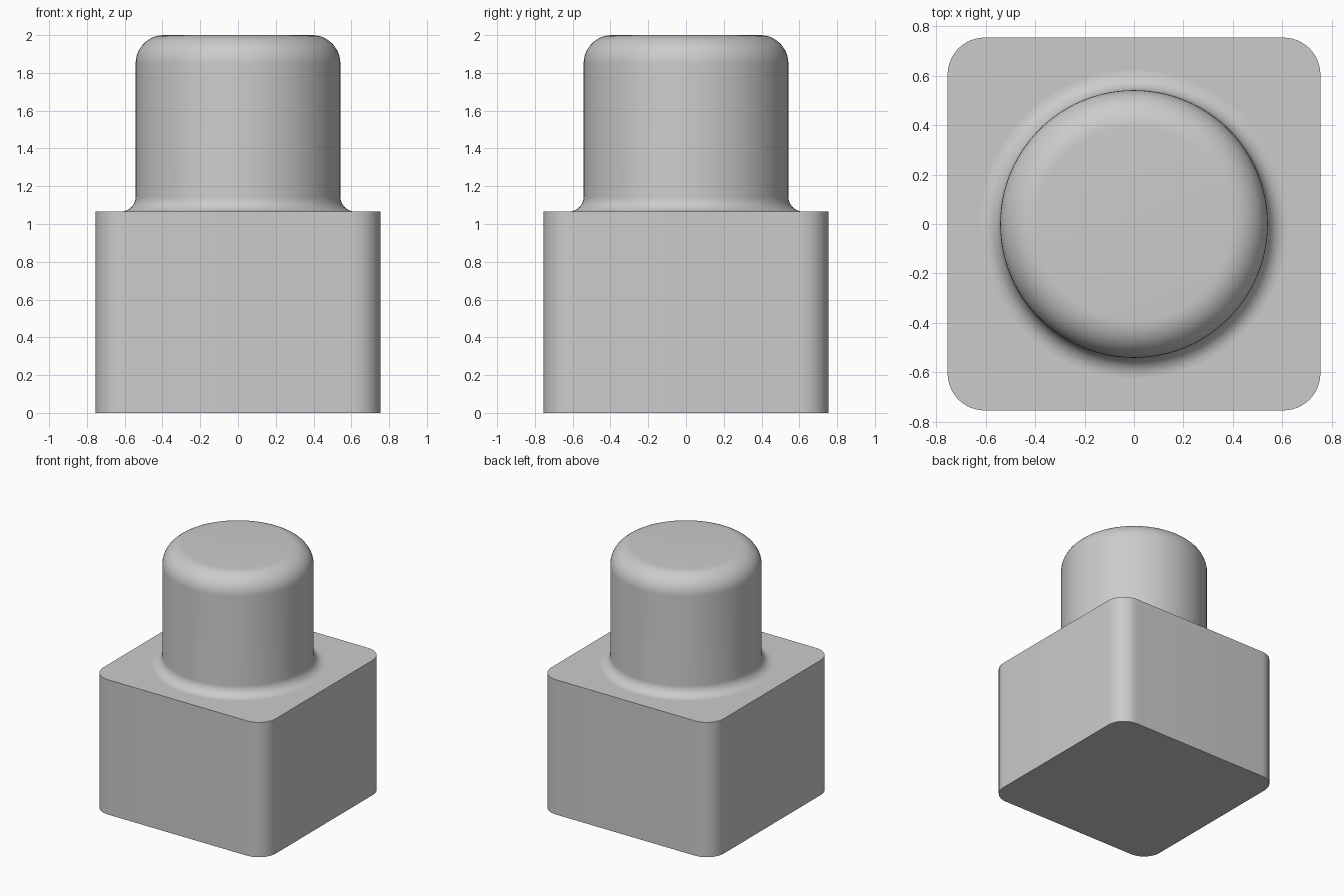
import bpy
import bmesh
from math import pi, sin, cos

cube = bpy.data.objects.get("Cube")
if cube:
    bpy.data.objects.remove(cube, do_unlink=True)

# Main dimensions
HALF, CORNER, LEDGE, TOP = 0.755, 0.15, 1.065, 2.0
RADIUS, FILLET, ROUND = 0.542, 0.08, 0.15

grey = bpy.data.materials.new("plain grey")
grey.use_nodes = True
colour = (0.6, 0.6, 0.6, 1)
grey.diffuse_color = colour
grey.node_tree.nodes["Principled BSDF"].inputs["Base Color"].default_value = colour


def finish(name, bm):
    bmesh.ops.recalc_face_normals(bm, faces=bm.faces)
    mesh = bpy.data.meshes.new(name)
    bm.to_mesh(mesh)
    bm.free()
    mesh.materials.append(grey)
    obj = bpy.data.objects.new(name, mesh)
    bpy.context.collection.objects.link(obj)
    bpy.ops.object.select_all(action="DESELECT")
    obj.select_set(True)
    bpy.context.view_layer.objects.active = obj
    bpy.ops.object.shade_smooth_by_angle(angle=pi / 6)
    return obj


def arc(cx, cy, r, start, end, steps):
    angles = [start + (end - start) * i / steps for i in range(steps + 1)]
    return [(cx + r * cos(a), cy + r * sin(a)) for a in angles]


# Square base with rounded upright edges
bm = bmesh.new()
outline = []
inner = HALF - CORNER
for i, (sx, sy) in enumerate([(1, 1), (-1, 1), (-1, -1), (1, -1)]):
    outline += arc(sx * inner, sy * inner, CORNER, i * pi / 2, (i + 1) * pi / 2, 12)
floor = bm.faces.new([bm.verts.new((x, y, 0)) for x, y in outline])
extruded = bmesh.ops.extrude_face_region(bm, geom=[floor], use_keep_orig=True)
lifted = [v for v in extruded["geom"] if isinstance(v, bmesh.types.BMVert)]
bmesh.ops.translate(bm, verts=lifted, vec=(0, 0, LEDGE))
finish("square_base", bm)

# Round post: flared foot, straight wall and rounded rim
bm = bmesh.new()
profile = arc(RADIUS + FILLET, LEDGE + FILLET, FILLET, 1.5 * pi, pi, 10)
profile += arc(RADIUS - ROUND, TOP - ROUND, ROUND, 0, pi / 2, 12)
segments = 96
rings = []
for r, z in profile:
    angles = [2 * pi * i / segments for i in range(segments)]
    rings.append([bm.verts.new((r * cos(a), r * sin(a), z)) for a in angles])
for low, high in zip(rings, rings[1:]):
    for i in range(segments):
        j = (i + 1) % segments
        bm.faces.new((low[i], low[j], high[j], high[i]))
bm.faces.new(rings[-1])
finish("round_post", bm)
